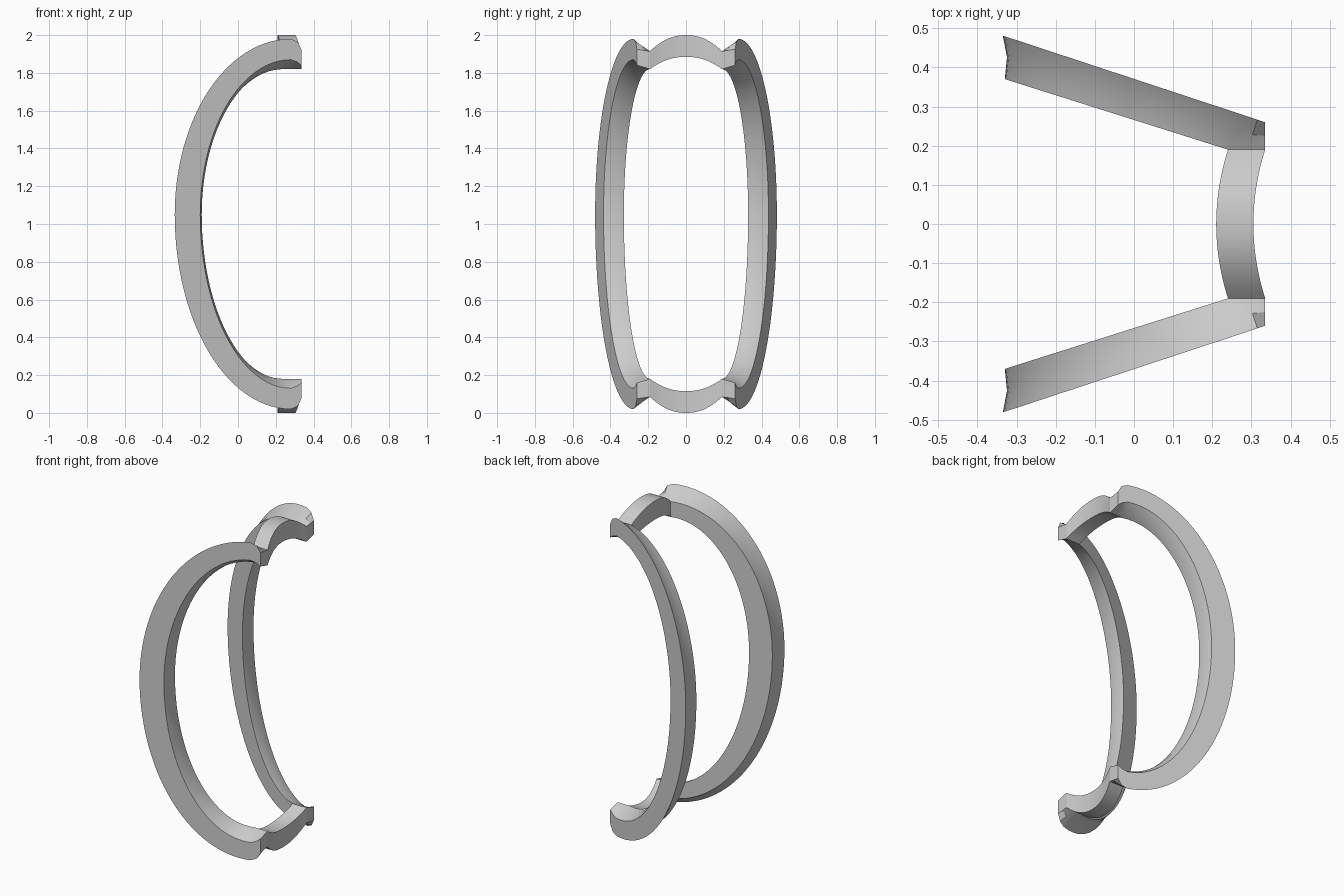
import bpy, bmesh, math

cube = bpy.data.objects.get("Cube")
if cube:
    bpy.data.objects.remove(cube, do_unlink=True)

grey = bpy.data.materials.new("plain grey")
grey.use_nodes = True
colour = (0.6, 0.6, 0.6, 1)
grey.diffuse_color = colour
grey.node_tree.nodes["Principled BSDF"].inputs["Base Color"].default_value = colour

EQUATOR = 1.05   # height of the widest point of the hoop
STEPS = 28       # sections per quarter hoop


def sweep(name, sections, mirrored=False):
    """Skin a list of closed cross-sections and cap both ends."""
    bm = bmesh.new()
    rings = [[bm.verts.new(p) for p in s] for s in sections]
    for a, b in zip(rings, rings[1:]):
        for i in range(len(a)):
            j = (i + 1) % len(a)
            bm.faces.new((a[i], a[j], b[j], b[i]))
    bm.faces.new(rings[0])
    bm.faces.new(rings[-1][::-1])
    bmesh.ops.recalc_face_normals(bm, faces=bm.faces[:])
    mesh = bpy.data.meshes.new(name)
    bm.to_mesh(mesh)
    bm.free()
    obj = bpy.data.objects.new(name, mesh)
    bpy.context.collection.objects.link(obj)
    mesh.materials.append(grey)
    bpy.ops.object.select_all(action='DESELECT')
    obj.select_set(True)
    bpy.context.view_layer.objects.active = obj
    bpy.ops.object.shade_smooth_by_angle(angle=math.radians(28))
    if mirrored:
        mod = obj.modifiers.new("mirror", 'MIRROR')
        mod.use_axis = (False, True, False)
    return obj


def outer_y(x):
    return -0.26 + (x - 0.335) * 0.33


def inner_y(x):
    return min(-0.19, -0.19 + (x - 0.24) * 0.316)


def section(outer_rim, inner_rim, inner_bore, outer_bore, groove):
    """Six-point hoop section from four (x, z) corners, with dished walls."""
    corners = [(x, y(x), z) for (x, z), y in zip(
        (outer_rim, inner_rim, inner_bore, outer_bore),
        (outer_y, inner_y, inner_y, outer_y))]

    def middle(a, b):
        x, y, z = [(p + q) / 2 for p, q in zip(a, b)]
        return (x + groove[0], y, z + groove[1])
    a, b, c, d = corners
    return [a, middle(a, b), b, c, middle(c, d), d]


# Half hoop: each corner follows a half ellipse (peak x, left x, peak z)
EDGES = [(0.28, -0.335, 1.98), (0.24, -0.33, 1.915),
         (0.24, -0.2, 1.82), (0.28, -0.2, 1.87)]
# Curled-over tips that meet the bridges, as (x, z) corners
TIPS = [[(0.335, 1.925), (0.335, 1.915), (0.335, 1.82), (0.335, 1.84)],
        [(0.315, 1.965), (0.29, 1.915), (0.29, 1.82), (0.31, 1.86)]]


def flip(points):
    return [(x, 2 - z) for x, z in points]


hoop = [section(*t, (0, 0)) for t in TIPS]
for i in range(2 * STEPS + 1):
    angle = math.pi / 2 * (1 - i / STEPS)
    c, s = math.cos(angle), math.sin(angle)
    corners = []
    for peak_x, left_x, peak_z in EDGES:
        rise = peak_z - EQUATOR if s >= 0 else EQUATOR - (2 - peak_z)
        corners.append((peak_x - (peak_x - left_x) * c, EQUATOR + rise * s))
    hoop.append(section(*corners, (0.008 * c, -0.008 * s)))
hoop += [section(*flip(t), (0, 0)) for t in reversed(TIPS)]
sweep("side_hoops", hoop, mirrored=True)


# Arched bridges joining the hoops at top and bottom
def bridge(name, upside_down):
    sections = []
    for i in range(25):
        t = -1 + i / 12
        arch = 1 - abs(t) ** 2.2
        x = 0.24 - 0.03 * (1 - t * t)
        high = 1.915 + 0.085 * arch
        low = 1.82 + 0.065 * arch
        if upside_down:
            high, low = 2 - high, 2 - low
        sections.append([(x, 0.19 * t, high), (x + 0.095, 0.19 * t, high),
                         (x + 0.095, 0.19 * t, low), (x, 0.19 * t, low)])
    sweep(name, sections)


bridge("top_bridge", False)
bridge("bottom_bridge", True)
